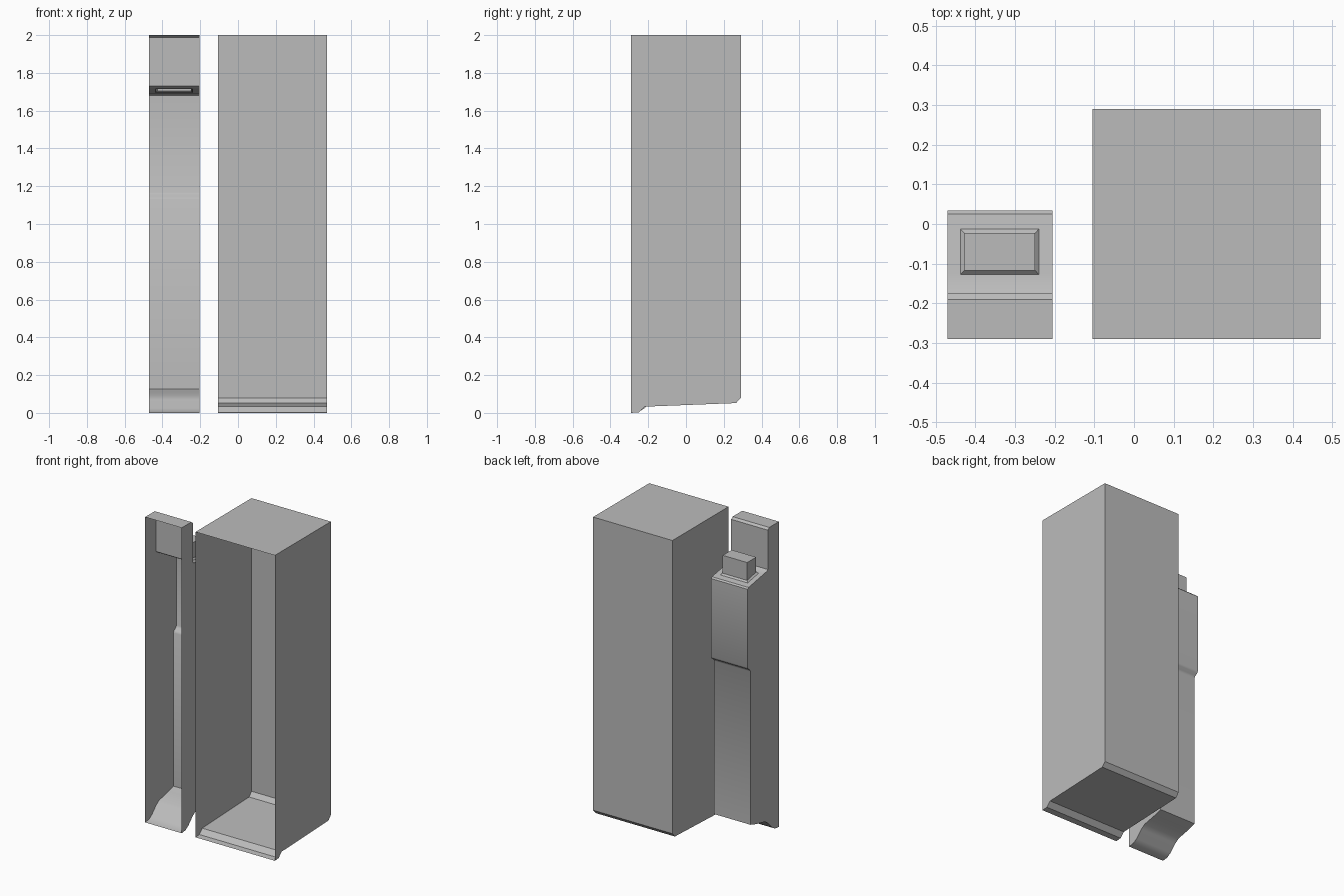
import bpy
import bmesh
import math

old = bpy.data.objects.get("Cube")
if old:
    bpy.data.objects.remove(old, do_unlink=True)

grey = bpy.data.materials.new("plain grey")
grey.use_nodes = True
tone = (0.5, 0.5, 0.5, 1)
grey.diffuse_color = tone
grey.node_tree.nodes["Principled BSDF"].inputs["Base Color"].default_value = tone


def sheet_shell(bm, profile, xs):
    """Sweep an open (y, z) profile across x and close both sides; the front stays open."""
    rows = [[bm.verts.new((x, y, z)) for y, z in profile] for x in xs]
    for a, b in zip(rows, rows[1:]):
        for i in range(len(profile) - 1):
            bm.faces.new((a[i], b[i], b[i + 1], a[i + 1]))
    bm.faces.new(rows[0])
    bm.faces.new(rows[-1][::-1])
    return rows


def finish(bm, name):
    bmesh.ops.recalc_face_normals(bm, faces=bm.faces)
    # Outward means the top face looks up
    top = max(bm.faces, key=lambda f: f.calc_center_median().z)
    if top.normal.z < 0:
        bmesh.ops.reverse_faces(bm, faces=bm.faces)
    mesh = bpy.data.meshes.new(name)
    bm.to_mesh(mesh)
    bm.free()
    mesh.materials.append(grey)
    obj = bpy.data.objects.new(name, mesh)
    bpy.context.collection.objects.link(obj)
    bpy.ops.object.select_all(action="DESELECT")
    obj.select_set(True)
    bpy.context.view_layer.objects.active = obj
    bpy.ops.object.shade_smooth_by_angle(angle=math.radians(32))
    return obj


# Wide compartment: open box with a lipped, gently rising floor
bm = bmesh.new()
wide_profile = [(-0.29, 2), (0.29, 2), (0.29, 0.08), (0.265, 0.052),
                (-0.22, 0.033), (-0.25, 0.003), (-0.29, 0)]
sheet_shell(bm, wide_profile, [-0.105, 0.47])
finish(bm, "wide_compartment")

# Narrow compartment: stepped back wall, sloping shoulder and curved floor
bm = bmesh.new()
shoulder = [(-0.165, 1.722), (-0.127, 1.715), (-0.013, 1.695), (0.025, 1.689)]
narrow_profile = ([(-0.29, 2), (-0.19, 2), (-0.175, 1.988), (-0.175, 1.73)]
                  + shoulder
                  + [(0.034, 1.68), (0.034, 1.168), (0.028, 1.155),
                     (0.01, 1.143), (0.003, 1.13), (0.003, 0.126),
                     (-0.05, 0.11), (-0.145, 0.09), (-0.175, 0.07),
                     (-0.22, 0.024), (-0.25, 0.005), (-0.29, 0)])
left, right = -0.437, -0.24
rows = sheet_shell(bm, narrow_profile, [-0.47, left, right, -0.205])

# Outlet: opening in the shoulder, short flare, then a capped square duct
i = narrow_profile.index(shoulder[1])
ring = [rows[1][i], rows[2][i], rows[2][i + 1], rows[1][i + 1]]
bm.faces.remove(bm.faces.get(ring))
x_mid, y_mid = (left + right) / 2, -0.07
for height in (1.715, 1.822):
    upper = []
    for v in ring:
        flare = height < 1.8
        sx = 0.9 if flare else 1
        sy = 0.82 if flare else 1
        z = v.co.z + 0.01 if flare else height
        upper.append(bm.verts.new((x_mid + (v.co.x - x_mid) * sx,
                                   y_mid + (v.co.y - y_mid) * sy, z)))
    for k in range(4):
        n = (k + 1) % 4
        bm.faces.new((ring[k], ring[n], upper[n], upper[k]))
    ring = upper
bm.faces.new(ring)
finish(bm, "narrow_compartment")
